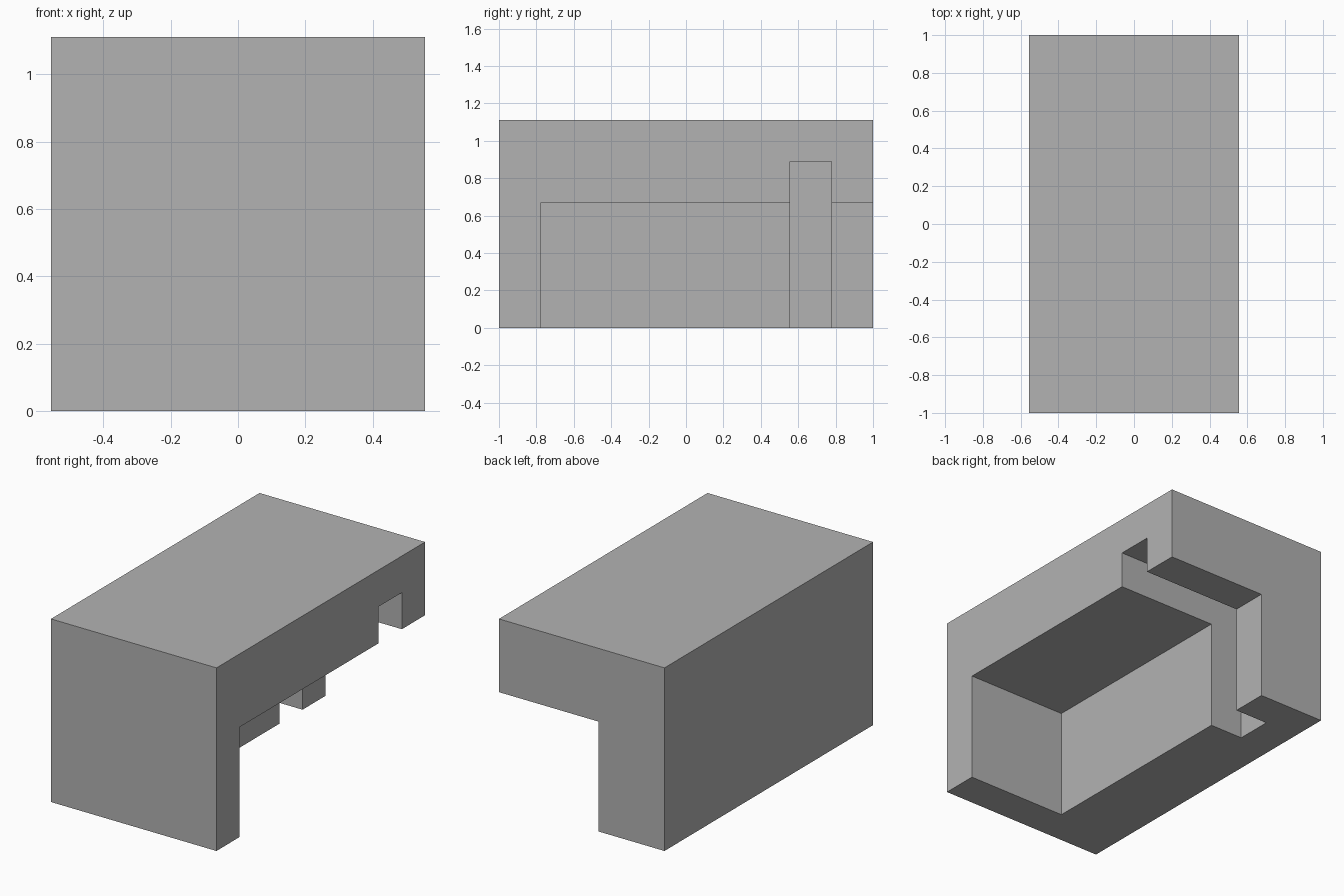
import bpy
from mathutils import Vector

# Remove the default cube
cube = bpy.data.objects.get("Cube")
if cube:
    bpy.data.objects.remove(cube, do_unlink=True)

UNIT = 2 / 9                       # the block is 5 x 9 x 5 units
CORNER = Vector((-2.5, -4.5, 0))   # right front bottom corner, in units

grey = bpy.data.materials.new("plain_grey")
grey.use_nodes = True
colour = (0.448, 0.448, 0.448, 1)
grey.diffuse_color = colour
grey.node_tree.nodes["Principled BSDF"].inputs["Base Color"].default_value = colour


def box(name, low, high):
    """Box between two corners counted in units from CORNER."""
    low, high = Vector(low), Vector(high)
    bpy.ops.mesh.primitive_cube_add(size=1)
    ob = bpy.context.object
    ob.name = name
    for v in ob.data.vertices:
        part = v.co + Vector((0.5, 0.5, 0.5))
        v.co = (CORNER + low + part * (high - low)) * UNIT
    ob.data.materials.append(grey)
    return ob


def cut(target, cutter):
    """Subtract the cutter from the target and discard it."""
    mod = target.modifiers.new("cut", 'BOOLEAN')
    mod.operation = 'DIFFERENCE'
    mod.solver = 'EXACT'
    mod.object = cutter
    bpy.context.view_layer.objects.active = target
    bpy.ops.object.modifier_apply(modifier=mod.name)
    bpy.data.objects.remove(cutter, do_unlink=True)


# Solid block with a front wall, a side wall and a thick top
block = box("block", (0, 0, 0), (5, 9, 5))

# Recess open to the left, back and below
cut(block, box("recess_cutter", (2, 1, -1), (6, 10, 3)))

# Deeper, taller slot across the recess near the back
cut(block, box("slot_cutter", (1, 7, -1), (6, 8, 4)))
